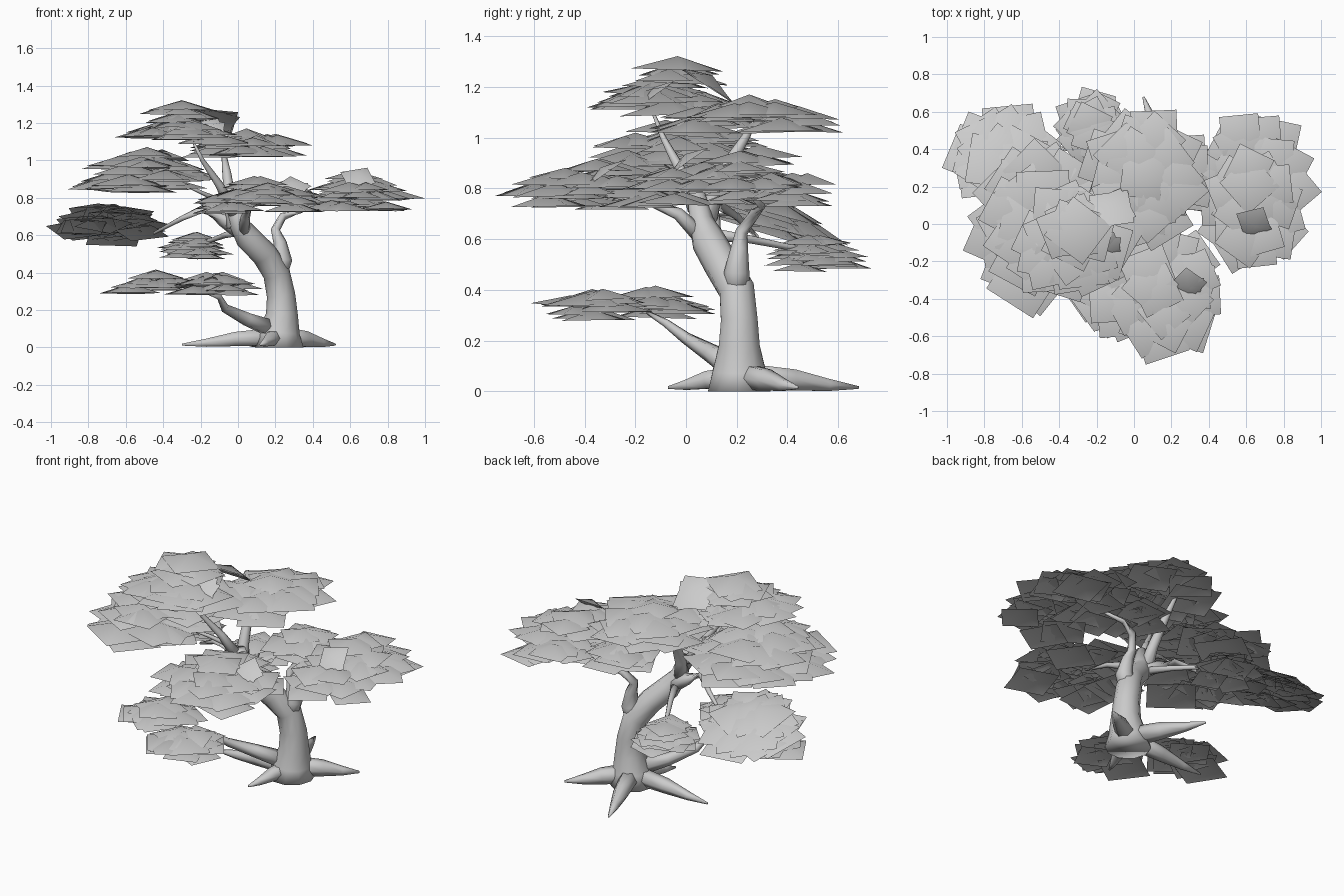
import bpy, bmesh, math, random
from mathutils import Vector, Matrix

random.seed(11)
if "Cube" in bpy.data.objects:
    bpy.data.objects.remove(bpy.data.objects["Cube"])

grey = bpy.data.materials.new("plain_grey")
grey.use_nodes = True
grey.diffuse_color = (0.6, 0.6, 0.6, 1)
grey.node_tree.nodes["Principled BSDF"].inputs["Base Color"].default_value = (0.6, 0.6, 0.6, 1)


def finish(name, bm):
    mesh = bpy.data.meshes.new(name)
    bm.to_mesh(mesh)
    bm.free()
    mesh.materials.append(grey)
    for p in mesh.polygons:
        p.use_smooth = True
    obj = bpy.data.objects.new(name, mesh)
    bpy.context.collection.objects.link(obj)


def limb(name, path, sides=8):
    """Tapered tube through (x, y, z, radius) points."""
    bm = bmesh.new()
    pts = [Vector(p[:3]) for p in path]
    rings = []
    for i, p in enumerate(pts):
        d = pts[min(i + 1, len(pts) - 1)] - pts[max(i - 1, 0)]
        ref = Vector((0, 1, 0)) if abs(d.normalized().z) > 0.5 else Vector((0, 0, 1))
        u = ref.cross(d).normalized()
        v = d.cross(u).normalized()
        ring = []
        for k in range(sides):
            a = math.tau * k / sides
            co = p + path[i][3] * (u * math.cos(a) + v * math.sin(a))
            co.z = max(co.z, 0)
            ring.append(bm.verts.new(co))
        rings.append(ring)
    for a, b in zip(rings, rings[1:]):
        for k in range(sides):
            n = (k + 1) % sides
            bm.faces.new((a[k], a[n], b[n], b[k]))
    bm.faces.new(rings[0][::-1])
    bm.faces.new(rings[-1])
    bmesh.ops.recalc_face_normals(bm, faces=bm.faces)
    finish(name, bm)


def foliage(name, xs, ys, zs, size, count, tilt=0.0):
    """Dome of shallow four-sided leaf pyramids filling the given ranges, tilted as a whole."""
    bm = bmesh.new()
    margin = size * 0.6
    cx, cy = sum(xs) / 2, sum(ys) / 2
    rx, ry = (xs[1] - xs[0]) / 2 - margin, (ys[1] - ys[0]) / 2 - margin
    for i in range(count):
        r = math.sqrt(i / (count - 1))
        a = i * 2.39996 + random.uniform(-0.2, 0.2)
        x, y = cx + rx * r * math.cos(a), cy + ry * r * math.sin(a)
        drop = min(1, max(0, r * 0.8 + random.uniform(-0.3, 0.3)))
        z = zs[1] - 0.05 - (zs[1] - zs[0] - 0.05) * drop - (y - cy) * math.tan(tilt)
        s = size * random.uniform(0.85, 1.1) / 2
        lean = Matrix.Rotation(random.gauss(0, 0.03) - tilt, 4, 'X')
        m = Matrix.Translation((x, y, z)) @ lean @ Matrix.Rotation(random.uniform(0, 1.57), 4, 'Z')
        apex = bm.verts.new(m @ Vector((0, 0, s * 0.42)))
        rim = [bm.verts.new(m @ Vector((sx * s, sy * s, 0)))
               for sx, sy in ((-1, -1), (1, -1), (1, 1), (-1, 1))]
        for k in range(4):
            bm.faces.new((rim[k], rim[(k + 1) % 4], apex))
    finish(name, bm)


# Trunk and main limbs
limb("trunk", [(.22, .21, 0, .13), (.22, .21, .08, .11), (.235, .21, .18, .085), (.23, .21, .28, .076),
               (.205, .2, .4, .073), (.14, .14, .5, .07), (.05, .09, .59, .068), (0, .06, .67, .05),
               (-.02, .04, .78, .035)], 10)
limb("side_limb", [(.21, .2, .38, .05), (.24, .2, .47, .05), (.225, .21, .56, .035), (.2, .22, .63, .025),
                   (.24, .27, .7, .022), (.33, .3, .73, .014), (.45, .25, .78, .008)])
limb("crown_limb", [(-.02, .07, .64, .045), (-.04, .11, .78, .032), (-.06, .19, .93, .024), (-.08, .27, 1.06, .01)])
limb("top_limb", [(-.02, .04, .72, .035), (-.1, -.02, .87, .022), (-.19, -.09, 1.0, .012), (-.24, -.13, 1.1, .006)])
limb("left_limb", [(.03, .1, .6, .04), (-.08, .1, .68, .035), (-.19, .12, .74, .022), (-.3, .2, .69, .014),
                   (-.45, .28, .61, .008)])
limb("front_limb", [(.03, .07, .6, .035), (.04, -.03, .7, .025), (.06, -.15, .75, .015), (.1, -.3, .77, .006)])
limb("back_limb", [(0, .1, .62, .025), (-.07, .25, .6, .016), (-.15, .4, .57, .012), (-.22, .52, .56, .006)])
limb("low_limb", [(.18, .18, .1, .05), (.05, .1, .15, .038), (-.07, 0, .21, .024), (-.1, -.08, .27, .016),
                  (-.2, -.15, .31, .008)], 6)

# Twig
limb("left_twig", [(-.04, .07, .76, .018), (-.2, 0, .83, .011), (-.35, -.1, .9, .004)], 6)

# Surface roots
for i, (x, y, r) in enumerate([(.52, .44, .06), (-.3, .22, .055), (.05, .68, .06), (.12, -.07, .05)]):
    base, tip = Vector((.22, .21, .06)), Vector((x, y, .015))
    mid, far = base.lerp(tip, .45), base.lerp(tip, .75)
    limb(f"root_{i + 1}", [(*base, r), (mid.x, mid.y, .045, r * .8), (far.x, far.y, .025, r * .45), (*tip, .006)], 6)

# Foliage pads
foliage("cap_foliage", (-.54, -.06), (-.23, .16), (1.2, 1.32), .24, 8)
foliage("top_foliage", (-.68, .03), (-.42, .26), (1.09, 1.22), .26, 22)
foliage("crown_foliage", (-.3, .39), (-.15, .65), (1.02, 1.18), .25, 34)
foliage("left_foliage", (-.9, -.1), (-.49, .46), (.83, 1.07), .27, 44)
foliage("low_left_foliage", (-1.02, -.36), (.04, .66), (.61, .76), .25, 36, .28)
foliage("back_foliage", (-.42, -.03), (.29, .74), (.47, .65), .18, 26)
foliage("right_foliage", (.29, 1.0), (-.28, .64), (.73, .95), .23, 42)
foliage("middle_foliage", (0, .48), (.02, .5), (.76, .9), .22, 12)
foliage("front_foliage", (-.28, .52), (-.75, .04), (.71, .92), .24, 40)
foliage("low_left_front_foliage", (-.71, -.17), (-.36, .12), (.29, .42), .22, 18)
foliage("low_front_foliage", (-.36, .13), (-.6, -.12), (.28, .43), .22, 18)

# A few steeply tipped leaves
foliage("back_tipped_leaf", (-.24, 0), (-.04, .2), (1.2, 1.26), .2, 3, .6)
for i, (x, y, z) in enumerate([(.65, 0, .9), (.3, -.33, .85), (-.14, -.12, 1.17)]):
    foliage(f"front_tipped_leaf_{i + 1}", (x - .1, x + .1), (y - .1, y + .1), (z, z + .05), .14, 2, -.6)
